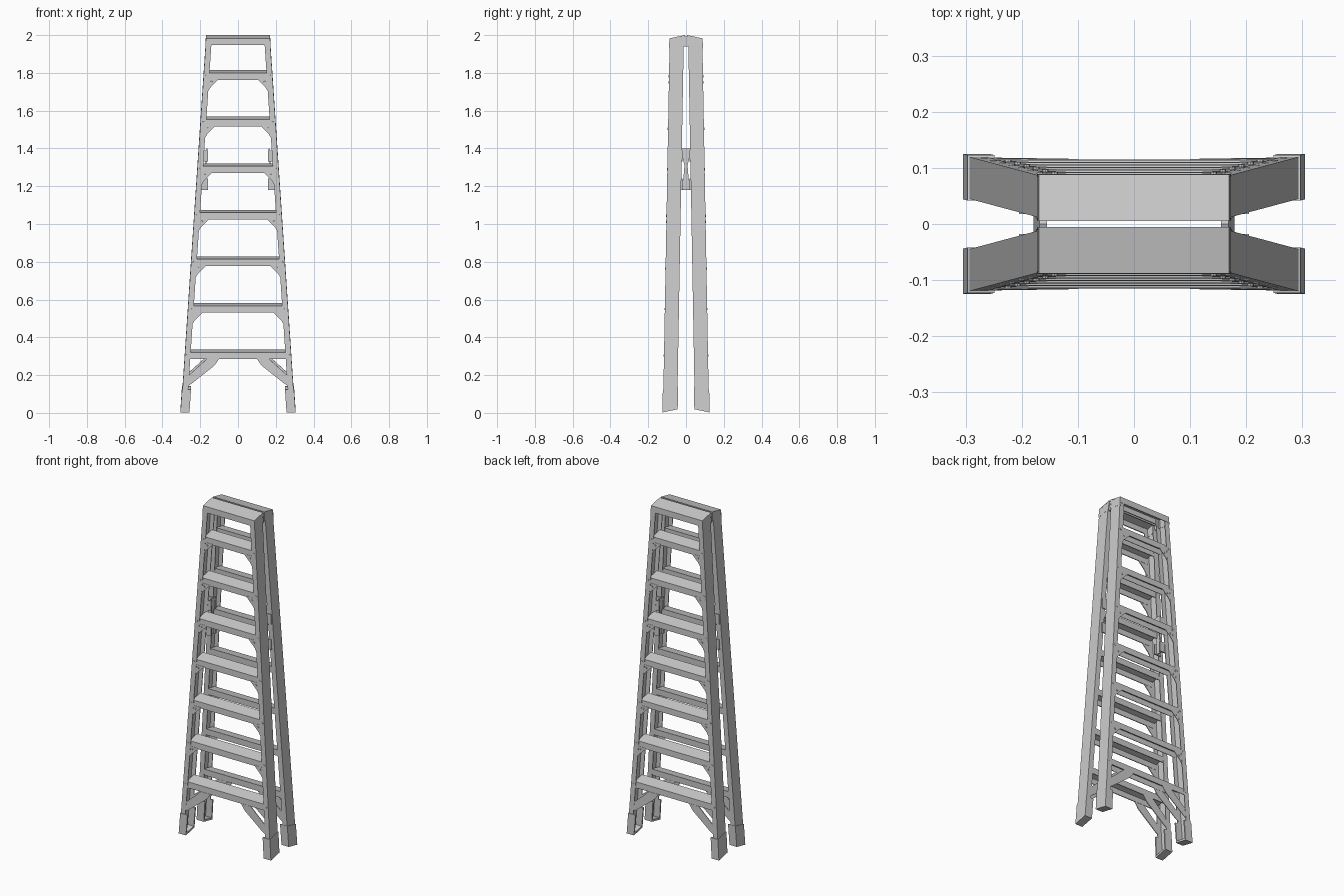
import bpy, bmesh, math

if "Cube" in bpy.data.objects:
    bpy.data.objects.remove(bpy.data.objects["Cube"])

SLOPE = 0.21                       # treads, feet and cap tip up towards the centre


def half_width(z):
    return 0.302 - 0.0672 * z


def place(x, d, z):
    """x across, d = depth inward from the outer face, z = height at the outer face"""
    return (x, -(0.122 - 0.018 * z) + d, z + SLOPE * d)


def loft(name, ring_a, ring_b, mirror_x=True):
    bm = bmesh.new()
    a = [bm.verts.new(p) for p in ring_a]
    b = [bm.verts.new(p) for p in ring_b]
    n = len(a)
    bm.faces.new(a)
    bm.faces.new(b[::-1])
    for i in range(n):
        bm.faces.new((a[i], b[i], b[(i + 1) % n], a[(i + 1) % n]))
    bmesh.ops.recalc_face_normals(bm, faces=bm.faces)
    me = bpy.data.meshes.new(name)
    bm.to_mesh(me)
    bm.free()
    ob = bpy.data.objects.new(name, me)
    bpy.context.collection.objects.link(ob)
    mod = ob.modifiers.new("mirror", 'MIRROR')
    mod.use_axis = (mirror_x, True, False)
    mod.use_mirror_merge = False
    return ob


def channel(name, z0, z1, grow, flange, depth, t):
    """upright C-section following the rail taper, open towards the middle"""
    g = grow
    sec = [(-g, -g), (flange, -g), (flange, t - g), (t - g, t - g),
           (t - g, depth + g - t), (flange, depth + g - t),
           (flange, depth + g), (-g, depth + g)]
    ring = lambda z: [place(half_width(z) - a, d, z) for a, d in sec]
    return loft(name, ring(z0), ring(z1))


def plate(name, pts, d0, d1):
    return loft(name, [place(x, d0, z) for x, z in pts],
                [place(x, d1, z) for x, z in pts])


def cross_channel(name, z, d0, d1, lip, t, inset):
    """horizontal C-section spanning between the rails, open below"""
    sec = [(d0, -lip), (d0, 0), (d1, 0), (d1, -lip),
           (d1 - t, -lip), (d1 - t, -t), (d0 + t, -t), (d0 + t, -lip)]
    ring = lambda s: [place(s * (half_width(z + h) - inset), d, z + h) for d, h in sec]
    return loft(name, ring(1), ring(-1), False)


# side rails
channel("rail", 0.01, 1.978, 0, 0.03, 0.075, 0.004)

# feet: boots around the rail ends, with a sole
channel("foot", 0.003, 0.125, 0.003, 0.045, 0.075, 0.008)
sole = [(0.305, 0.003), (0.257, 0.003), (0.257, 0.015), (0.304, 0.015)]
plate("foot_sole", sole, -0.003, 0.078)

# steps with corner gussets and rivets
for i in range(7):
    z = 0.32 + i * 0.2465
    cross_channel(f"step_{i + 1}", z, 0.002, 0.073, 0.036, 0.004, 0.02)
    zb = z - 0.036
    w = half_width(zb)
    if i > 0:
        plate(f"gusset_{i + 1}",
              [(w - 0.015, zb + 0.005), (w - 0.078, zb + 0.005), (w - 0.078, zb),
               (w - 0.038, zb - 0.04), (w - 0.026, zb - 0.06), (w - 0.012, zb - 0.075)],
              0.001, 0.005)
    for k, (rx, rz) in enumerate([(w - 0.042, zb - 0.012), (w - 0.016, zb + 0.02)]):
        if i == 0 and k == 0:
            continue
        ring = [(rx + 0.006 * math.cos(j * math.pi / 4),
                 rz + 0.006 * math.sin(j * math.pi / 4)) for j in range(8)]
        plate(f"rivet_{i + 1}_{k + 1}", ring, -0.002, 0.003)

# diagonal braces under the lowest step, outer and inner side
brace = [(0.268, 0.14), (0.245, 0.155), (0.125, 0.25), (0.10, 0.285),
         (0.165, 0.285), (0.25, 0.208), (0.268, 0.195)]
for side, d in (("outer", 0.001), ("inner", 0.070)):
    plate("brace_" + side, brace, d, d + 0.004)

# top cap with closed ends
cross_channel("top_cap", 1.983, -0.002, 0.081, 0.036, 0.005, -0.001)
plate("cap_end", [(0.173, 1.93), (0.169, 1.983), (0.164, 1.983), (0.167, 1.93)],
      -0.002, 0.081)

# hinge plates joining the two caps
hinge = [(0, 1.94), (-0.02, 1.94), (-0.02, 1.985), (0, 1.993)]
loft("hinge", [(0.155, y, z) for y, z in hinge], [(0.168, y, z) for y, z in hinge])

# folded spreader linking the two halves
link = [(0, 1.40), (-0.022, 1.40), (-0.022, 1.365), (-0.008, 1.31),
        (-0.014, 1.24), (-0.026, 1.21), (-0.026, 1.18), (0, 1.18)]
off = lambda z: 0.165 + (1.4 - z) * 0.05
loft("spreader_link", [(off(z) - 0.003, y, z) for y, z in link],
     [(off(z) + 0.003, y, z) for y, z in link])
for nm, z0, z1 in (("upper", 1.33, 1.39), ("lower", 1.18, 1.24)):
    sec = [(0.16, -0.018), (0.205, -0.018), (0.205, -0.026), (0.16, -0.026)]
    loft("spreader_bracket_" + nm, [(x, y, z0) for x, y in sec],
         [(x, y, z1) for x, y in sec])
